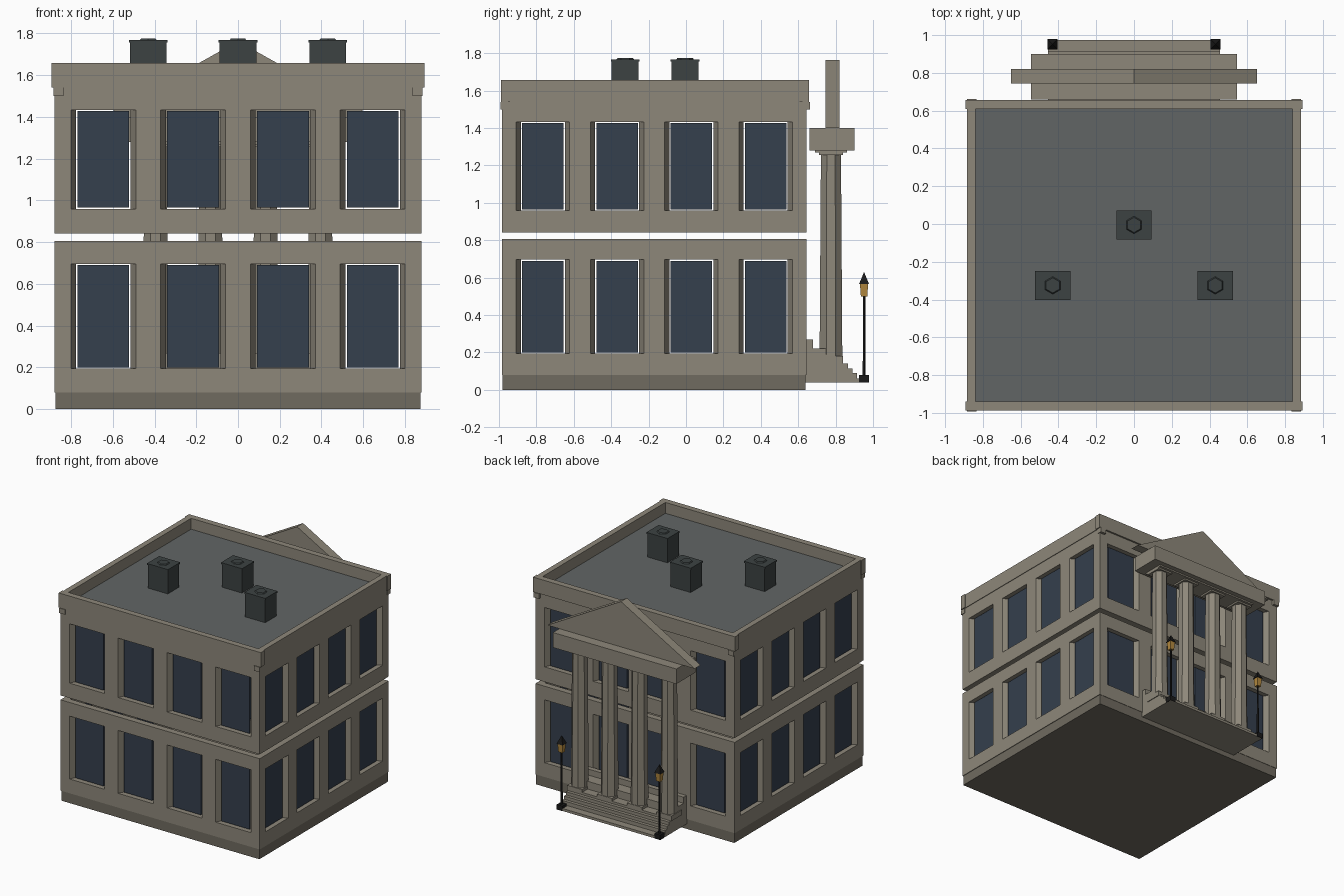
import bpy, bmesh
from math import pi
from mathutils import Matrix, Vector

if "Cube" in bpy.data.objects:
    bpy.data.objects.remove(bpy.data.objects["Cube"])


def material(name, r, g, b):
    m = bpy.data.materials.new(name)
    m.diffuse_color = (r, g, b, 1)
    m.use_nodes = True
    m.node_tree.nodes["Principled BSDF"].inputs["Base Color"].default_value = m.diffuse_color
    return m


STONE = material("stone", 0.27, 0.245, 0.195)
PLINTH = material("dark_stone", 0.16, 0.145, 0.115)
GLASS = material("glass", 0.035, 0.05, 0.075)
ROOF = material("roofing", 0.12, 0.13, 0.13)
VENT = material("vent_metal", 0.045, 0.055, 0.055)
IRON = material("iron", 0.01, 0.01, 0.01)
LAMP = material("lamp_glow", 0.45, 0.25, 0.05)


def prism(bm, pts, axis, a, b):
    """Extrude a 2D outline along an axis from a to b."""
    def place(p, h):
        if axis == 'x':
            return (h, p[0], p[1])
        if axis == 'y':
            return (p[0], h, p[1])
        return (p[0], p[1], h)
    lo = [bm.verts.new(place(p, a)) for p in pts]
    hi = [bm.verts.new(place(p, b)) for p in pts]
    bm.faces.new(lo)
    bm.faces.new(hi)
    n = len(pts)
    for i in range(n):
        j = (i + 1) % n
        bm.faces.new((lo[i], lo[j], hi[j], hi[i]))


def box(bm, x0, x1, y0, y1, z0, z1):
    prism(bm, [(x0, y0), (x1, y0), (x1, y1), (x0, y1)], 'z', z0, z1)


def cone(bm, x, y, z0, z1, r0, r1, sides, turn=0.0):
    m = Matrix.Translation((x, y, (z0 + z1) / 2)) @ Matrix.Rotation(turn, 4, 'Z')
    bmesh.ops.create_cone(bm, cap_ends=True, segments=sides, radius1=r0,
                          radius2=r1, depth=z1 - z0, matrix=m)


def finish(bm, name, mat, matrix=None):
    if matrix:
        bm.transform(matrix)
    bmesh.ops.recalc_face_normals(bm, faces=bm.faces[:])
    me = bpy.data.meshes.new(name)
    bm.to_mesh(me)
    bm.free()
    me.materials.append(mat)
    ob = bpy.data.objects.new(name, me)
    bpy.context.collection.objects.link(ob)
    return ob


def boxes(name, mat, *dims):
    bm = bmesh.new()
    for d in dims:
        box(bm, *d)
    return finish(bm, name, mat)


CY = -0.17            # building centre in y
HX, HY = 0.88, 0.813  # half width and half depth
T = 0.05              # wall thickness


# Plinth
boxes("plinth", PLINTH, (-0.875, 0.875, CY - 0.81, CY + 0.81, 0, 0.08))


# Walls: bands, splayed piers and loose glass panes, facing local -y
def wall(label, half, spacing, pane, trim, z0, sill, head, z1, matrix):
    bm = bmesh.new()
    h = half - trim
    box(bm, -h, h, 0, T, z0, sill - 0.006)
    box(bm, -h, h, 0, T, head + 0.006, z1)
    centres = [(i - 1.5) * spacing for i in range(4)]
    inner, outer = pane / 2 + 0.007, pane / 2 + 0.032
    edges = [None] + centres + [None]
    for a, b in zip(edges, edges[1:]):
        lo = (-h, -h) if a is None else (a + outer, a + inner)
        hi = (h, h) if b is None else (b - outer, b - inner)
        prism(bm, [(lo[0], 0), (hi[0], 0), (hi[1], T), (lo[1], T)], 'z',
              sill - 0.006, head + 0.006)
    finish(bm, label + "_wall", STONE, matrix)
    bm = bmesh.new()
    for c in centres:
        box(bm, c - pane / 2, c + pane / 2, 0.03, 0.045, sill, head)
    finish(bm, label + "_windows", GLASS, matrix)


FLOORS = [("lower", 0.08, 0.2, 0.69, 0.805), ("upper", 0.84, 0.965, 1.427, 1.54)]
SIDES = [("front", HX, HY, 0.43, 0.248, 0, 0), ("right", HY, HX, 0.397, 0.222, T, pi / 2),
         ("back", HX, HY, 0.43, 0.248, 0, pi), ("left", HY, HX, 0.397, 0.222, T, -pi / 2)]
for floor, z0, sill, head, z1 in FLOORS:
    for side, half, dist, spacing, pane, trim, ang in SIDES:
        m = (Matrix.Translation((0, CY, 0)) @ Matrix.Rotation(ang, 4, 'Z')
             @ Matrix.Translation((0, -dist, 0)))
        wall(floor + "_" + side, half, spacing, pane, trim, z0, sill, head, z1, m)

# Roof deck and parapet
boxes("roof", ROOF, (-0.845, 0.845, -0.945, 0.615, 1.525, 1.57))
boxes("parapet", STONE,
      (-0.893, 0.893, -0.988, -0.94, 1.54, 1.657),
      (-0.893, 0.893, 0.608, 0.657, 1.54, 1.657),
      (-0.885, -0.84, -0.94, 0.608, 1.54, 1.657),
      (0.84, 0.885, -0.94, 0.608, 1.54, 1.657))
boxes("cornice_corners", STONE, *[
    (x - 0.025, x + 0.025, y - 0.02, y + 0.02, 1.50, 1.54)
    for x in (-0.86, 0.86) for y in (-0.973, 0.643)])

# Roof vents with a small fan cap
bm, caps = bmesh.new(), bmesh.new()
for x, y in ((0, -0.005), (-0.43, -0.325), (0.43, -0.325)):
    box(bm, x - 0.088, x + 0.088, y - 0.072, y + 0.072, 1.565, 1.755)
    box(bm, x - 0.093, x + 0.093, y - 0.077, y + 0.077, 1.755, 1.767)
    cone(caps, x, y, 1.765, 1.775, 0.048, 0.04, 6)
finish(bm, "roof_vents", VENT)
finish(caps, "vent_fans", VENT)

# Portico steps
profile = [(0.64, 0.04), (0.975, 0.04)]
back_top = 0.04
for y, z in ((0.975, 0.06), (0.915, 0.09), (0.89, 0.115), (0.865, 0.14),
             (0.84, 0.158), (0.77, 0.22), (0.68, 0.268)):
    if back_top > 0.04:
        profile.append((y, back_top))
    profile.append((y, z))
    back_top = z
profile.append((0.64, back_top))
bm = bmesh.new()
prism(bm, profile, 'x', -0.455, 0.455)
finish(bm, "entrance_steps", STONE)

# Columns with base and capital
bm = bmesh.new()
for x in (-0.395, -0.132, 0.132, 0.395):
    cone(bm, x, 0.775, 0.15, 1.27, 0.066, 0.058, 8, pi / 8)
    box(bm, x - 0.066, x + 0.066, 0.71, 0.84, 0.14, 0.18)
    box(bm, x - 0.066, x + 0.066, 0.71, 0.84, 1.255, 1.285)
finish(bm, "columns", STONE)

# Entablature and pediment
boxes("entablature", STONE, (-0.545, 0.545, 0.66, 0.9, 1.28, 1.4),
      (-0.46, 0.46, 0.69, 0.86, 1.268, 1.28))
bm = bmesh.new()
prism(bm, [(-0.65, 1.4), (0.65, 1.4), (0, 1.762)], 'y', 0.745, 0.82)
finish(bm, "pediment", STONE)

# Lamp posts beside the steps
iron, glow = bmesh.new(), bmesh.new()
for x in (-0.432, 0.432):
    y = 0.952
    box(iron, x - 0.025, x + 0.025, y - 0.026, y + 0.026, 0.04, 0.08)
    cone(iron, x, y, 0.08, 0.5, 0.009, 0.007, 5)
    cone(iron, x, y, 0.565, 0.63, 0.038, 0.0, 4, pi / 4)
    cone(glow, x, y, 0.498, 0.565, 0.024, 0.031, 4, pi / 4)
finish(iron, "lamp_posts", IRON)
finish(glow, "lanterns", LAMP)
